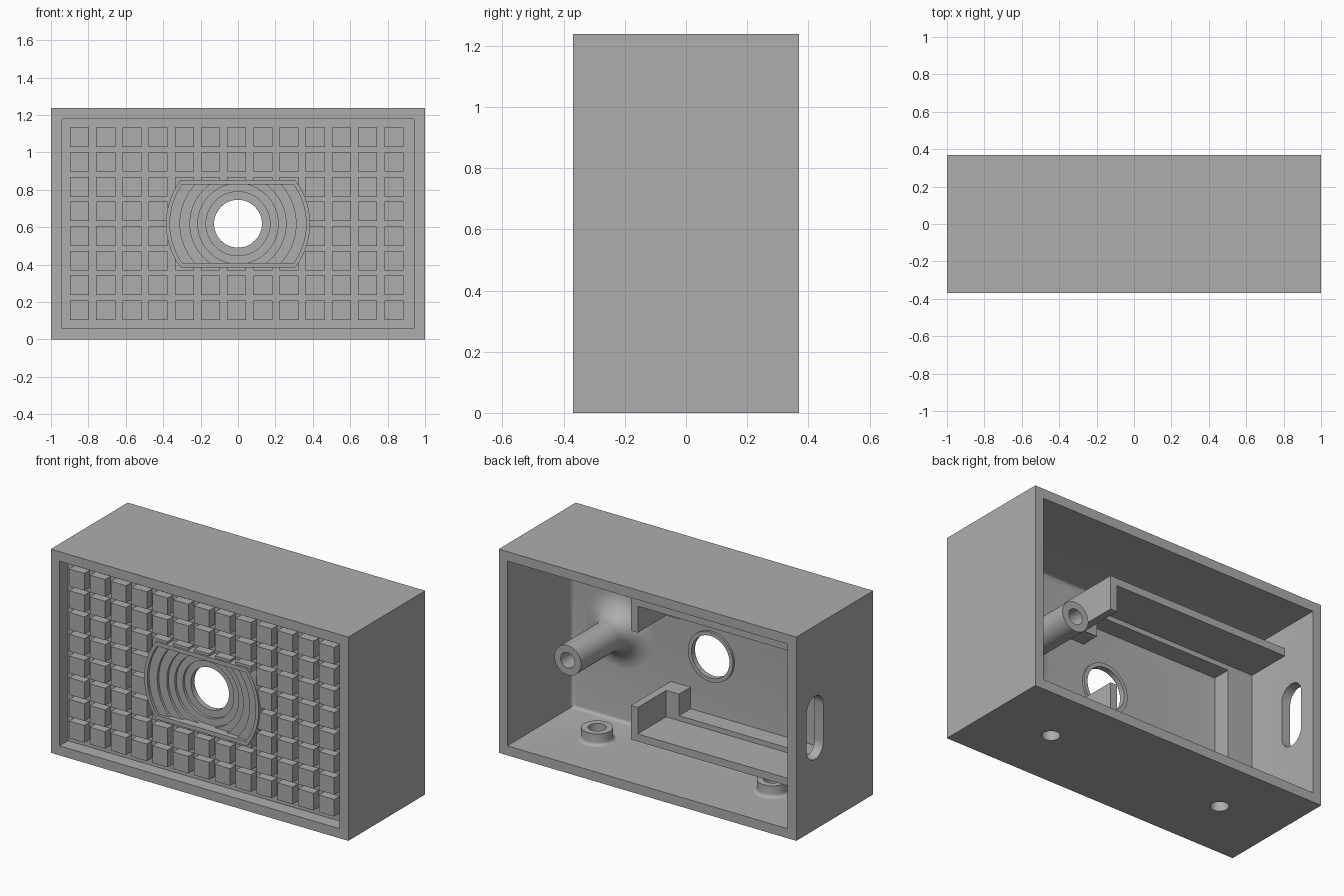
import bpy, bmesh, math
from mathutils import Matrix, Vector

old = bpy.data.objects.get("Cube")
if old:
    bpy.data.objects.remove(old, do_unlink=True)

grey = bpy.data.materials.new("housing grey")
grey.use_nodes = True
grey.diffuse_color = (0.42, 0.42, 0.42, 1)
grey.node_tree.nodes["Principled BSDF"].inputs["Base Color"].default_value = (0.42, 0.42, 0.42, 1)

HALF_Y, TOP, MID = 0.369, 1.238, 0.619
FRONT, BACK = -HALF_Y, HALF_Y
WALL = 0.058
INNER_X = 1 - WALL
PANEL_FRONT, PANEL_BACK = FRONT + 0.082, FRONT + 0.12


def finish(name, bm):
    bmesh.ops.remove_doubles(bm, verts=bm.verts, dist=1e-5)
    bmesh.ops.recalc_face_normals(bm, faces=bm.faces)
    mesh = bpy.data.meshes.new(name)
    bm.to_mesh(mesh)
    bm.free()
    mesh.materials.append(grey)
    obj = bpy.data.objects.new(name, mesh)
    bpy.context.collection.objects.link(obj)
    return obj


def add_box(bm, xs, ys, zs):
    size = Vector([abs(b - a) for a, b in (xs, ys, zs)])
    centre = Vector([(a + b) / 2 for a, b in (xs, ys, zs)])
    m = Matrix.Translation(centre) @ Matrix.Diagonal(size).to_4x4()
    return bmesh.ops.create_cube(bm, size=1, matrix=m)["verts"]


def box(name, xs, ys, zs):
    bm = bmesh.new()
    add_box(bm, xs, ys, zs)
    return finish(name, bm)


def prism(name, outline, axis, w0, w1):
    """Extrude a 2D outline along one axis."""
    place = {"x": lambda u, v, w: (w, u, v),
             "y": lambda u, v, w: (u, w, v),
             "z": lambda u, v, w: (u, v, w)}[axis]
    bm = bmesh.new()
    face = bm.faces.new([bm.verts.new(place(u, v, w0)) for u, v in outline])
    ext = bmesh.ops.extrude_face_region(bm, geom=[face])["geom"]
    moved = [g for g in ext if isinstance(g, bmesh.types.BMVert)]
    bmesh.ops.translate(bm, verts=moved, vec=place(0, 0, w1 - w0))
    return finish(name, bm)


def clipped_circle(r, h=9.0, cu=0.0, cv=MID, n=32):
    """Circle with its top and bottom cut flat at +-h."""
    a = math.asin(min(1, h / r))
    skip = 0 if h >= r else 1
    pts = []
    for start in (-a, math.pi - a):
        for i in range(n + skip):
            t = start + 2 * a * i / n
            pts.append((cu + r * math.cos(t), cv + r * math.sin(t)))
    return pts


def lathe(name, profile, location, axis="z"):
    """Spin a closed (radius, height) profile."""
    bm = bmesh.new()
    vs = [bm.verts.new((r, 0, h)) for r, h in profile]
    edges = [bm.edges.new((vs[i], vs[(i + 1) % len(vs)])) for i in range(len(vs))]
    bmesh.ops.spin(bm, geom=vs + edges, cent=(0, 0, 0), axis=(0, 0, 1),
                   angle=math.tau, steps=48, use_duplicate=False)
    rot = Matrix.Rotation(-math.pi / 2, 4, "X") if axis == "y" else Matrix()
    bm.transform(Matrix.Translation(location) @ rot)
    return finish(name, bm)


def fillet(r, rad, n=8):
    """Concave curve from the base up onto a post of radius r."""
    return [(r + rad - rad * math.sin(t), rad - rad * math.cos(t))
            for t in (math.pi / 2 * i / n for i in range(n + 1))]


def boolean(target, tool, operation="DIFFERENCE"):
    mod = target.modifiers.new("cut", "BOOLEAN")
    mod.operation, mod.solver, mod.object = operation, "EXACT", tool
    bpy.context.view_layer.objects.active = target
    bpy.ops.object.modifier_apply(modifier=mod.name)
    bpy.data.objects.remove(tool, do_unlink=True)


def smooth(obj):
    bpy.ops.object.select_all(action="DESELECT")
    obj.select_set(True)
    bpy.context.view_layer.objects.active = obj
    bpy.ops.object.shade_smooth_by_angle(angle=math.radians(30))


# Housing with a deep rear cavity and a shallow front recess
shell = box("housing", (-1, 1), (FRONT, BACK), (0, TOP))
bm = bmesh.new()
add_box(bm, (-INNER_X, INNER_X), (PANEL_BACK, BACK + 0.1), (WALL, TOP - WALL))
deep = [e for e in bm.edges if all(v.co.y < 0 for v in e.verts)]
bmesh.ops.bevel(bm, geom=deep, offset=0.022, segments=4, profile=0.5, affect="EDGES")
boolean(shell, finish("cavity_cutter", bm))
boolean(shell, box("recess_cutter", (-INNER_X, INNER_X), (FRONT - 0.1, PANEL_FRONT),
                   (WALL, TOP - WALL)))

# Flat-sided collar with stepped rings down to the round opening
boolean(shell, prism("collar", clipped_circle(0.385, 0.235), "y",
                     FRONT + 0.018, PANEL_FRONT + 0.015), "UNION")
for i, r in enumerate((0.364, 0.31, 0.257, 0.215, 0.171)):
    boolean(shell, prism("step_cutter", clipped_circle(r, 0.21), "y",
                         FRONT - 0.1, FRONT + 0.036 + 0.016 * i))
boolean(shell, prism("opening_cutter", clipped_circle(0.128), "y", FRONT - 0.1, 0))

# Slot through the right wall
slot = []
for i in range(34):
    t = math.pi * (i % 17) / 16 + (math.pi if i > 16 else 0)
    lift = 0.112 if i < 17 else -0.112
    slot.append((0.19 + 0.08 * math.cos(t), MID + lift + 0.08 * math.sin(t)))
boolean(shell, prism("slot_cutter", slot, "x", -1.1, -0.85))

# Screw holes through the floor
for x in (-0.59, 0.59):
    boolean(shell, prism("screw_cutter", clipped_circle(0.05, cu=x, cv=0.01), "z", -0.1, 0.1))
smooth(shell)

# Grid of raised square blocks around the collar
bm = bmesh.new()
for col in range(13):
    for row in range(8):
        x, z = -0.898 + 0.14 * col, 0.105 + 0.132 * row
        add_box(bm, (x, x + 0.102), (FRONT + 0.03, PANEL_FRONT + 0.01), (z, z + 0.104))
blocks = finish("front_blocks", bm)
boolean(blocks, prism("collar_clearance", clipped_circle(0.384, 0.234), "y",
                      FRONT - 0.1, FRONT + 0.2))

# Rim around the opening on the inside
smooth(lathe("opening_rim", [(0.128, -0.01), (0.152, -0.01), (0.152, 0.014), (0.128, 0.014)],
             (0, PANEL_BACK, MID), "y"))

# Long screw post with a flared foot
post = [(0, -0.01), (0.23, -0.01)] + fillet(0.09, 0.14, 12)
post += [(0.09, 0.5), (0.047, 0.5), (0.047, 0.1), (0, 0.1)]
smooth(lathe("screw_post", post, (0.62, PANEL_BACK, MID), "y"))

# Short hollow bosses on the floor
for side, x in (("right", -0.59), ("left", 0.59)):
    ring = [(0.05, -0.01), (0.108, -0.01)] + fillet(0.088, 0.02, 5)
    ring += [(0.088, 0.07), (0.05, 0.07)]
    smooth(lathe(side + "_floor_boss", ring, (x, 0.01, WALL), "z"))

# Board holder: upper and lower rails, end plates, ledges, mirrored about the middle
HOLD_X, HOLD_BACK, LEDGE_BACK, T = 0.276, BACK - 0.235, BACK - 0.507, 0.046
root = PANEL_BACK - 0.01
for label, s in (("upper", 1), ("lower", -1)):
    def span(a, b):
        return tuple(sorted((MID + s * a, MID + s * b)))
    bm = bmesh.new()
    add_box(bm, (-INNER_X - 0.01, HOLD_X), (root, HOLD_BACK), span(0.434 - T, 0.434))
    add_box(bm, (HOLD_X - T, HOLD_X), (root, HOLD_BACK), span(0.227, 0.434 - T))
    holder = finish(label + "_board_rail", bm)
    box(label + "_corner_ledge", (0.143, HOLD_X - T), (root, LEDGE_BACK), span(0.227, 0.434 - T))
    box(label + "_rail_ledge", (-0.774, 0.143), (root, LEDGE_BACK),
        span(0.434 - T - 0.03, 0.434 - T))
box("side_ledge", (-INNER_X - 0.01, -0.774), (root, LEDGE_BACK),
    (MID - 0.434 + T, MID + 0.434 - T))
